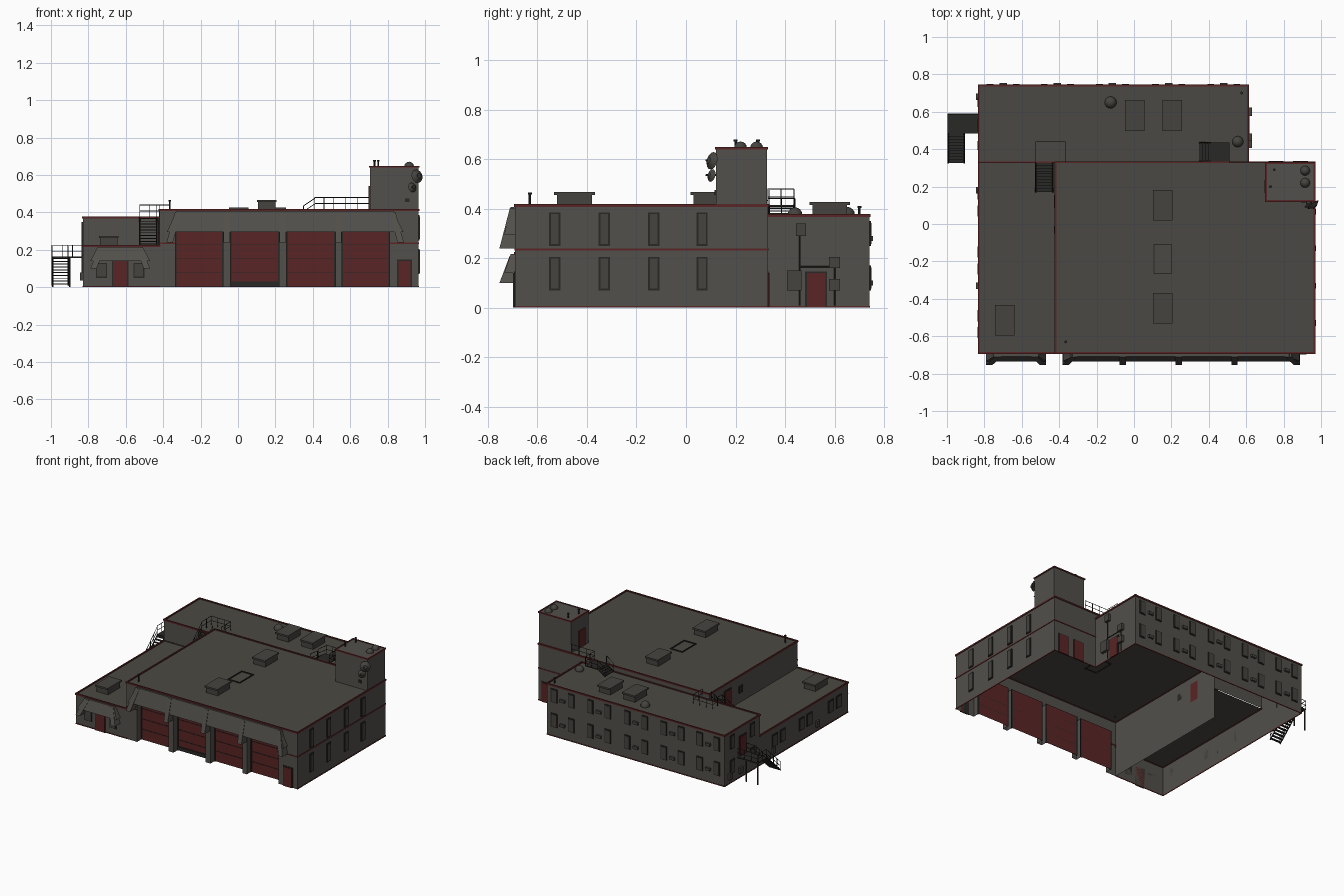
import bpy
from math import pi
from mathutils import Vector

old = bpy.data.objects.get("Cube")
if old:
    bpy.data.objects.remove(old)


def material(name, rgb):
    m = bpy.data.materials.new(name)
    m.use_nodes = True
    m.diffuse_color = (*rgb, 1)
    node = next(n for n in m.node_tree.nodes if n.type == 'BSDF_PRINCIPLED')
    node.inputs["Base Color"].default_value = (*rgb, 1)
    node.inputs["Roughness"].default_value = 0.9
    return m


WALL = material("wall grey", (.085, .08, .07))
ROOF = material("roof grey", (.07, .066, .056))
RED = material("dark red", (.1, .018, .018))
DARK = material("dark metal", (.022, .021, .019))
METAL = material("equipment grey", (.06, .057, .05))


def mesh(name, verts, faces, *mats):
    me = bpy.data.meshes.new(name)
    me.from_pydata(verts, [], faces)
    for m in mats:
        me.materials.append(m)
    ob = bpy.data.objects.new(name, me)
    bpy.context.collection.objects.link(ob)
    return ob


CUBE = [(0, 2, 3, 1), (4, 5, 7, 6), (0, 1, 5, 4), (2, 6, 7, 3), (0, 4, 6, 2), (1, 3, 7, 5)]


def box(name, xs, ys, zs, mat):
    return mesh(name, [(x, y, z) for z in zs for y in ys for x in xs], CUBE, mat)


def walls(name, path, z0, z1, red=()):
    """Upright sheet along a plan path; listed segments become doors."""
    v = [(x, y, z) for x, y in path for z in (z0, z1)]
    f = [(2 * i, 2 * i + 2, 2 * i + 3, 2 * i + 1) for i in range(len(path) - 1)]
    ob = mesh(name, v, f, WALL, RED)
    for i in red:
        ob.data.polygons[i].material_index = 1
    return ob


def sheet(name, xs, ys, z, mat=ROOF):
    return mesh(name, [(xs[0], ys[0], z), (xs[1], ys[0], z), (xs[1], ys[1], z), (xs[0], ys[1], z)],
                [(0, 1, 2, 3)], mat)


def trim(name, path, z0, z1, mat=RED, w=.005):
    for (ax, ay), (bx, by) in zip(path, path[1:]):
        box(name, (min(ax, bx) - w, max(ax, bx) + w), (min(ay, by) - w, max(ay, by) + w), (z0, z1), mat)


def plate(name, axis, face, mid, width, zs, mat, depth=.005):
    """Plate on a wall; the sign of depth is the outward direction."""
    span, out = (mid - width / 2, mid + width / 2), tuple(sorted((face, face + depth)))
    return box(name, *((out, span) if axis == 'x' else (span, out)), zs, mat)


def window(axis, face, mid, width, zs, d):
    plate("window_frame", axis, face, mid, width, zs, DARK, d * .006)
    plate("window_pane", axis, face, mid, width - .014, (zs[0] + .007, zs[1] - .007), METAL, d * .008)


def rod(name, a, b, r=.003, mat=DARK, sides=6):
    a, b = Vector(a), Vector(b)
    bpy.ops.mesh.primitive_cylinder_add(vertices=sides, radius=r, depth=(b - a).length, location=(a + b) / 2)
    ob = bpy.context.object
    ob.name = name
    ob.rotation_euler = (b - a).to_track_quat('Z', 'Y').to_euler()
    ob.data.materials.append(mat)
    return ob


def railing(path, height=.065):
    """Posts with two rails along a path."""
    for a, b in zip(path, path[1:]):
        a, b = Vector(a), Vector(b)
        n = max(1, round((b - a).length / .06))
        for i in range(n + 1):
            p = a.lerp(b, i / n)
            rod("rail_post", p, p + Vector((0, 0, height)), .002)
        for k in (.5, 1):
            up = Vector((0, 0, height * k))
            rod("handrail", a + up, b + up, .002)


def stairs(name, low, high, half, n):
    """Open treads with stringers and handrails between two points."""
    low, high = Vector(low), Vector(high)
    along = (high - low).to_2d().normalized()
    side = Vector((-along.y, along.x, 0)) * half
    for i in range(n):
        p = low.lerp(high, (i + .5) / n)
        ex, ey = abs(side.x) or .008, abs(side.y) or .008
        box(name + "_tread", (p.x - ex, p.x + ex), (p.y - ey, p.y + ey), (p.z - .002, p.z + .003), DARK)
    for s in (side, -side):
        rod(name + "_stringer", low + s, high + s, .004)
        railing([low + s, high + s], .06)


# Plan and heights
L, M, W, R = -.83, -.42, .61, .965
F, B, K = -.69, .33, .74
LOW, HALL, WING, TOWER, LINTEL = .222, .415, .375, .645, .295

# Hall shell with recessed vehicle doors
bays = [(-.335, -.08), (-.04, .22), (.26, .52), (.555, .81)]
IN = F + .05
front = [(M, F)]
for a, b in bays:
    front += [(a, F), (a, IN), (b, IN), (b, F)]
front.append((R, F))
walls("hall_front", front, 0, LINTEL, [2, 6, 10, 14])
walls("hall_upper_front", [(M, F), (R, F)], LINTEL, HALL)
for a, b in bays:
    sheet("door_soffit", (a, b), (F, IN), LINTEL, WALL)
    for z in (.075, .15, .225):
        plate("door_seam", 'y', IN, (a + b) / 2, b - a, (z, z + .003), DARK, -.003)
    for x in (a, b):
        plate("door_guide", 'y', IN, x, .012, (0, LINTEL), DARK, -.006)
plate("door_gap", 'y', IN, .09, .25, (.004, .03), DARK, -.008)
walls("hall_side_left", [(M, F), (M, B)], 0, HALL)
walls("hall_side_right", [(R, F), (R, B), (W, B)], 0, HALL)
walls("hall_upper_back", [(M, B), (W, B)], WING, HALL)
sheet("hall_roof", (M, R), (F, B), HALL - .004)

# Low side block and back wing shells
walls("low_block_walls", [(M, F), (L, F), (L, B)], 0, LOW)
sheet("low_block_roof", (L, M), (F, B), LOW - .004)
walls("wing_walls", [(W, B), (W, K), (L, K), (L, B)], 0, WING)
walls("wing_upper_front", [(L, B), (M, B)], LOW, WING)
sheet("wing_roof", (L, W), (B, K), WING - .004)

# Tower
tx, ty = (.705, R), (.122, .326)
box("tower", tx, ty, (HALL - .01, TOWER), WALL)
ring = [(tx[0], ty[0]), (tx[1], ty[0]), (tx[1], ty[1]), (tx[0], ty[1]), (tx[0], ty[0])]
trim("tower_edge", ring, TOWER - .006, TOWER + .003)
plate("tower_door", 'x', tx[0], .2, .07, (HALL, .54), RED, -.006)
plate("tower_panel", 'y', ty[0], .905, .025, (.455, .475), DARK, -.006)

# Red edge trims and bands
hall_ring = [(M, F), (R, F), (R, B), (M, B), (M, F)]
trim("hall_edge", hall_ring, HALL - .008, HALL + .003)
trim("wing_edge", [(L, B), (L, K), (W, K), (W, B), (L, B)], WING - .008, WING + .003)
trim("low_edge", [(M, F), (L, F), (L, B)], LOW - .008, LOW + .003)
trim("hall_band", [(R, F), (R, B), (W, B)], .232, .24, w=.003)
for a, b in ((M, bays[0][0]), (bays[3][1], R)):
    trim("front_band", [(a, F), (b, F)], .232, .24, w=.003)
trim("base_line", [(M, F), (L, F), (L, K), (W, K), (W, B), (R, B), (R, F)], 0, .007, w=.002)


# Sloped canopies with hanging fins
def canopy(name, bottom, top, zb, zm, zt, fins):
    y0, y1, y2 = F - .018, F - .044, F - .063
    v = [(bottom[0], F, zm), (bottom[1], F, zm), (bottom[0], y1, zm), (bottom[1], y1, zm),
         (top[0], F, zt), (top[1], F, zt), (top[0], y0, zt), (top[1], y0, zt)]
    mesh(name, v, CUBE, WALL)
    for x in fins:
        prof = [(F, zb), (y2, zb), (y0 - .003, zt - .005), (F, zt - .005)]
        lean = .045 * ((x < bottom[0] + .04) - (x > bottom[1] - .04))
        v = [(x + s + (lean if z > zb else 0), y, z) for s in (-.017, .017) for y, z in prof]
        mesh(name + "_fin", v, [(0, 1, 2, 3), (7, 6, 5, 4)] +
             [(i, i + 4, (i + 1) % 4 + 4, (i + 1) % 4) for i in range(4)], WALL)


canopy("hall_canopy", (-.38, .885), (-.33, .83), .24, LINTEL, HALL - .008, (-.365, -.06, .24, .537, .87))
canopy("entry_canopy", (-.79, -.47), (-.75, -.51), .1, .14, LOW - .006, (-.773, -.487))

# Small doors
for axis, face, mid, w, z, d in (('y', F, -.63, .075, 0, -1), ('y', F, .89, .065, 0, -1), ('x', W, .525, .075, 0, 1),
                                 ('y', B, .89, .08, 0, 1), ('y', B, .76, .08, 0, 1), ('x', M, .12, .07, LOW, -1),
                                 ('x', L, .53, .07, .16, -1)):
    plate("door_frame", axis, face, mid, w + .014, (z, z + .147), DARK, d * .004)
    plate("small_door", axis, face, mid, w, (z, z + .14), RED, d * .008)

# Windows and wall cooling units
for z in (.07, .25):
    for y in (-.53, -.33, -.13, .065):
        window('x', R, y, .045, (z, z + .135), 1)
    for x in (-.7, -.41, -.115, .185, .48):
        for dx in (-.07, .07):
            window('y', K, x + dx, .05, (z, z + .1), 1)
        plate("wall_cooler", 'y', K, x, .04, (z - .01 + .03, z + .04), METAL, .014)
    for y in (.42, .65):
        window('x', L, y, .05, (z, z + .1), -1)
for y in (-.58, -.49, -.24, -.15, .07, .16):
    window('x', L, y, .06, (.08, .17), -1)
for y in (.68, .56, .18, -.33):
    plate("wall_cooler", 'x', L, y, .035, (.035, .08), METAL, -.014)
for x in (-.73, -.53):
    window('y', F, x, .06, (.05, .13), -1)
plate("hall_vent", 'x', M, -.03, .04, (.29, .34), DARK, -.008)

# Service boxes and pipes on the recessed wall
for y, w, z, h in ((.437, .06, .07, .08), (.465, .04, .29, .05), (.6, .045, .07, .045), (.6, .045, .16, .045)):
    plate("service_box", 'x', W, y, w, (z, z + h), METAL, .02)
for y, top in ((.46, .3), (.6, .16)):
    rod("service_pipe", (W + .006, y, .01), (W + .006, y, top))
rod("service_pipe", (W + .006, .46, .165), (W + .006, .6, .165))

# Rooftop units, hatch and domes
for x, y, z in ((.153, .1, HALL), (.153, -.45, HALL), (.005, .58, WING), (.205, .58, WING), (-.69, -.515, LOW)):
    box("roof_unit", (x - .047, x + .047), (y - .07, y + .07), (z, z + .04), METAL)
    box("roof_unit_cap", (x - .052, x + .052), (y - .082, y + .082), (z + .04, z + .052), METAL)
trim("roof_hatch_rim", [(.107, -.265), (.2, -.265), (.2, -.11), (.107, -.11), (.107, -.265)],
     HALL - .01, HALL + .003, DARK, .003)
for x, y, z, r in ((-.125, .65, WING, .032), (.555, .44, WING, .03), (.915, .285, TOWER, .026), (.915, .22, TOWER, .026)):
    bpy.ops.mesh.primitive_uv_sphere_add(segments=16, ring_count=8, radius=r, location=(x, y, z))
    bpy.context.object.name = "roof_dome"
    bpy.context.object.data.materials.append(METAL)
    bpy.ops.object.shade_smooth()
for x, y, z, h in ((.73, .2, TOWER, .035), (.75, .29, TOWER, .035), (-.365, -.63, HALL, .05), (.575, .7, WING, .035)):
    rod("roof_pipe", (x, y, z - .01), (x, y, z + h), .005)
    rod("roof_pipe_cap", (x, y, z + h - .008), (x, y, z + h), .008)

# Antenna dishes
for x, z, r in ((.962, .595, .036), (.935, .535, .026)):
    bpy.ops.mesh.primitive_cone_add(vertices=16, radius1=r, radius2=r * .35, depth=r * .5,
                                    location=(x, .098, z), rotation=(pi / 2.3, 0, pi / 5))
    bpy.context.object.name = "dish"
    bpy.context.object.data.materials.append(METAL)
    rod("dish_arm", (x - .015, ty[0], z), (x, .08, z), .004)

# Outside stair to the wing
box("stair_landing", (-.995, L), (.485, .59), (.155, .163), DARK)
stairs("outer_stair", (-.95, .325, .01), (-.95, .485, .16), .043, 10)
railing([(-.91, .485, .16), (L, .485, .16)])
railing([(-.995, .485, .16), (-.995, .588, .16), (L, .588, .16)])
for x in (-.99, -.9):
    rod("landing_post", (x, .585, 0), (x, .585, .16), .005)

# Stair from the low roof to the wing roof
stairs("roof_stair", (-.48, .17, LOW), (-.48, B, WING), .045, 10)
railing([(-.525, B, WING), (-.525, .44, WING), (-.368, .44, WING), (-.368, B, WING)])

# Bridge from the wing roof to the hall roof
box("bridge_deck", (.41, .51), (B, .435), (HALL - .006, HALL), DARK)
stairs("bridge_stair", (.35, .385, WING), (.41, .385, HALL), .05, 4)
railing([(.41, .435, HALL), (.51, .435, HALL), (.51, B, HALL), (.7, B, HALL)])
